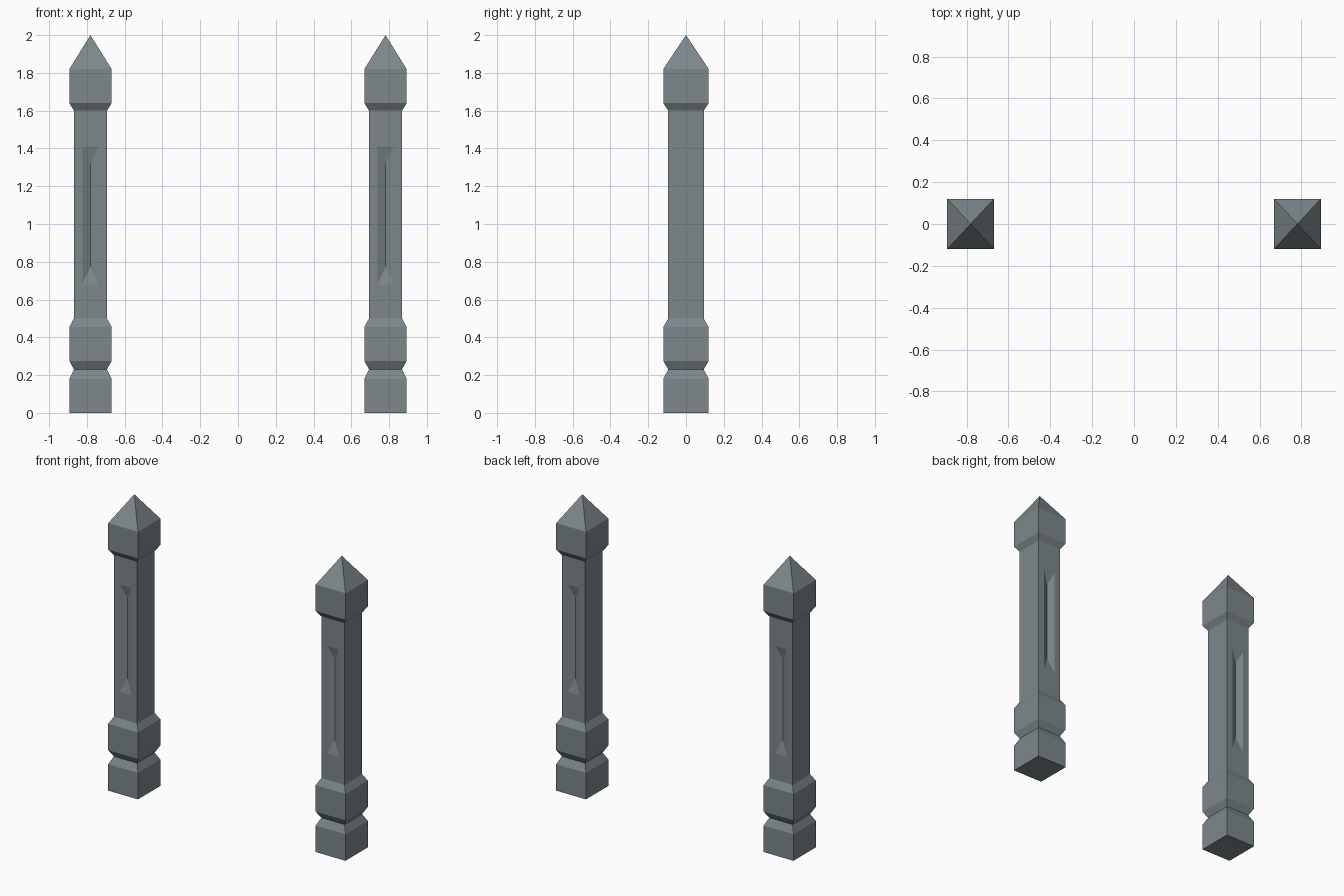
import bpy, bmesh

if "Cube" in bpy.data.objects:
    bpy.data.objects.remove(bpy.data.objects["Cube"])

stone = bpy.data.materials.new("slate grey")
stone.diffuse_color = (0.205, 0.245, 0.262, 1)
stone.use_nodes = True
stone.node_tree.nodes["Principled BSDF"].inputs["Base Color"].default_value = stone.diffuse_color

# post profile: height and whether the section is wide or narrow
WIDE, NARROW = (0.112, 0.12), (0.0875, 0.094)
PROFILE = [(0, WIDE), (0.18, WIDE), (0.23, NARROW), (0.275, WIDE), (0.455, WIDE),
           (0.50, NARROW), (1.60, NARROW), (1.64, WIDE), (1.82, WIDE)]
SHAFT = 5                      # profile step that is the long shaft
GROOVE_HALF, GROOVE_DEPTH = 0.043, 0.022


def carve_groove(bm, corners, sign):
    """Shaft face with a recessed V groove; corners run bottom pair, then top pair."""
    y = sign * NARROW[1]
    a = -sign                  # keeps the winding outward on both sides
    rim = [bm.verts.new((sx * a * -1 * GROOVE_HALF * -1, y, z))
           for sx, z in ((-1, 0.68), (1, 0.68), (1, 1.41), (-1, 1.41))]
    low = bm.verts.new((0, y - sign * GROOVE_DEPTH, 0.775))
    high = bm.verts.new((0, y - sign * GROOVE_DEPTH, 1.32))
    for i in range(4):
        j = (i + 1) % 4
        bm.faces.new((corners[i], corners[j], rim[j], rim[i]))
    bm.faces.new((rim[0], rim[1], low))
    bm.faces.new((rim[1], rim[2], high, low))
    bm.faces.new((rim[2], rim[3], high))
    bm.faces.new((rim[3], rim[0], low, high))


def make_post(name, x):
    bm = bmesh.new()
    rings = [[bm.verts.new((sx * hx, sy * hy, z))
              for sx, sy in ((-1, -1), (1, -1), (1, 1), (-1, 1))]
             for z, (hx, hy) in PROFILE]
    # stacked side faces, with grooves on the front and back of the shaft
    for k in range(len(rings) - 1):
        lo, hi = rings[k], rings[k + 1]
        for i in range(4):
            j = (i + 1) % 4
            quad = (lo[i], lo[j], hi[j], hi[i])
            if k == SHAFT and i in (0, 2):
                carve_groove(bm, quad, -1 if i == 0 else 1)
            else:
                bm.faces.new(quad)
    # base and pointed cap
    bm.faces.new(rings[0][::-1])
    tip = bm.verts.new((0, 0, 2))
    for i in range(4):
        bm.faces.new((rings[-1][i], rings[-1][(i + 1) % 4], tip))
    bmesh.ops.recalc_face_normals(bm, faces=bm.faces)
    mesh = bpy.data.meshes.new(name)
    bm.to_mesh(mesh)
    bm.free()
    mesh.materials.append(stone)
    post = bpy.data.objects.new(name, mesh)
    post.location.x = x
    bpy.context.collection.objects.link(post)


make_post("left_post", -0.781)
make_post("right_post", 0.781)
